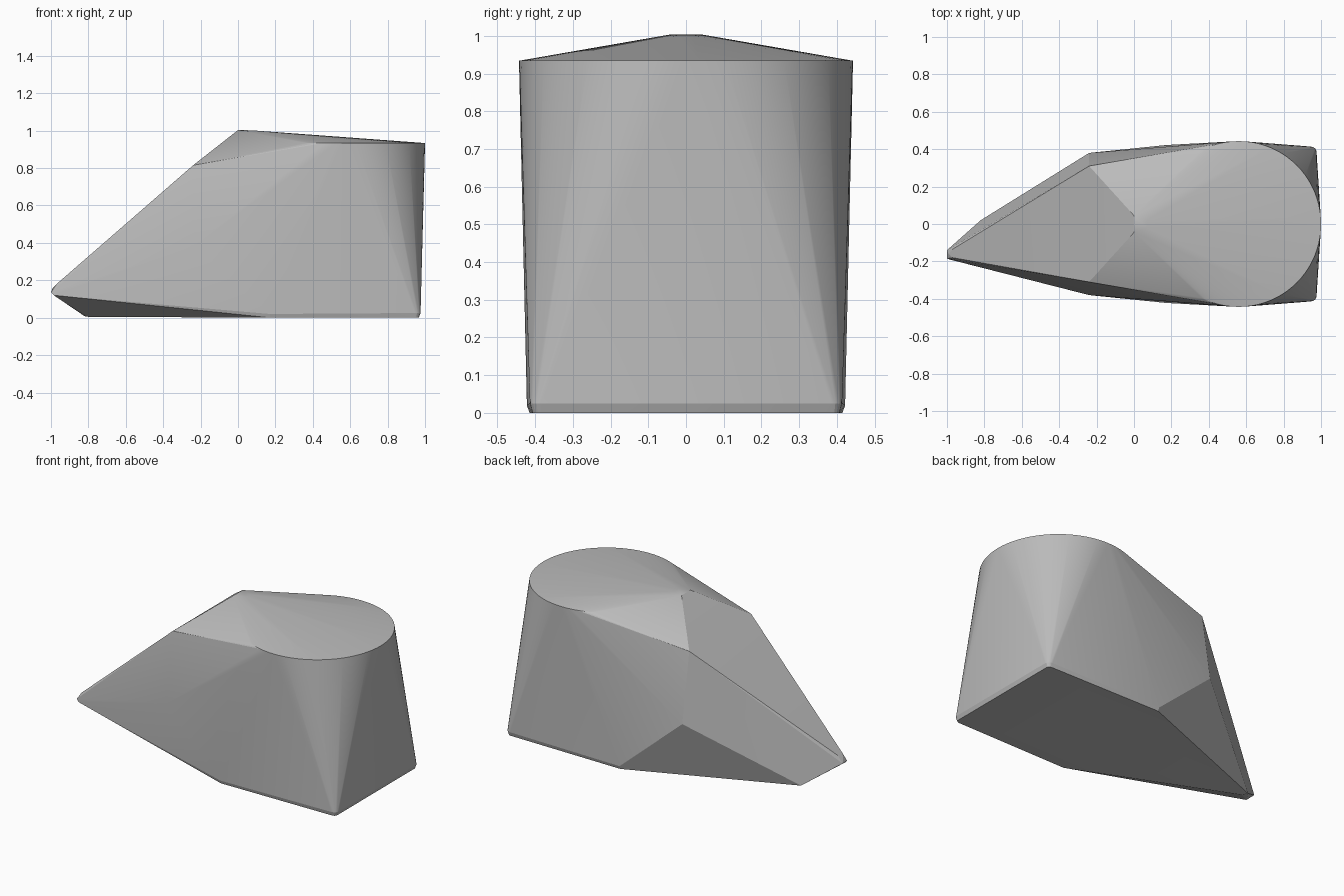
import bpy, bmesh, math
from mathutils import Vector

cube = bpy.data.objects.get("Cube")
if cube:
    bpy.data.objects.remove(cube, do_unlink=True)

# Single grey colour
grey = bpy.data.materials.new("plain grey")
grey.use_nodes = True
color = (0.5, 0.5, 0.5, 1)
grey.diffuse_color = color
grey.node_tree.nodes["Principled BSDF"].inputs["Base Color"].default_value = color

points = []


def mirrored(x, y, z):
    """Add a point on both sides of the body."""
    points.extend([Vector((x, y, z)), Vector((x, -y, z))])


# Flat round rim at the top of the broad end
segments = 80
for i in range(segments):
    a = 2 * math.pi * i / segments
    points.append(Vector((0.56 + 0.44 * math.cos(a), 0.443 * math.sin(a), 0.934)))

# Peak, shoulders and widest side corners
mirrored(0, 0.045, 1.003)
mirrored(0.07, 0.02, 1.002)
mirrored(-0.24, 0.31, 0.815)
mirrored(-0.24, 0.38, 0.38)

# Foot: rounded broad-end corners and the two side corners
for i in range(5):
    a = math.pi / 2 * i / 4
    x, y = math.cos(a), math.sin(a)
    mirrored(0.945 + 0.022 * x, 0.385 + 0.022 * y, 0)
    mirrored(0.945 + 0.031 * x, 0.385 + 0.029 * y, 0.025)
mirrored(0.17, 0.415, 0)
mirrored(0.17, 0.422, 0.02)

# Keel point and the blunt, off-centre tip
for p in ((-0.82, 0.02, 0.008), (-0.80, -0.01, 0.005),
          (-1, -0.14, 0.135), (-1, -0.185, 0.135), (-0.985, -0.19, 0.12),
          (-0.97, -0.135, 0.18), (-0.97, -0.18, 0.18), (-0.99, -0.16, 0.16)):
    points.append(Vector(p))

# Wrap everything in one convex shell
bm = bmesh.new()
for p in points:
    bm.verts.new(p)
hull = bmesh.ops.convex_hull(bm, input=bm.verts[:])
loose = [v for v in bm.verts if not v.link_faces]
bmesh.ops.delete(bm, geom=loose, context="VERTS")
bmesh.ops.dissolve_limit(bm, angle_limit=math.radians(0.5),
                         verts=bm.verts[:], edges=bm.edges[:])
bmesh.ops.recalc_face_normals(bm, faces=bm.faces[:])

mesh = bpy.data.meshes.new("faceted_body")
bm.to_mesh(mesh)
bm.free()
mesh.materials.append(grey)
body = bpy.data.objects.new("faceted_body", mesh)
bpy.context.collection.objects.link(body)

# Smooth the rounded flanks, keep the facet edges crisp
bpy.ops.object.select_all(action="DESELECT")
body.select_set(True)
bpy.context.view_layer.objects.active = body
bpy.ops.object.shade_smooth_by_angle(angle=math.radians(11))
